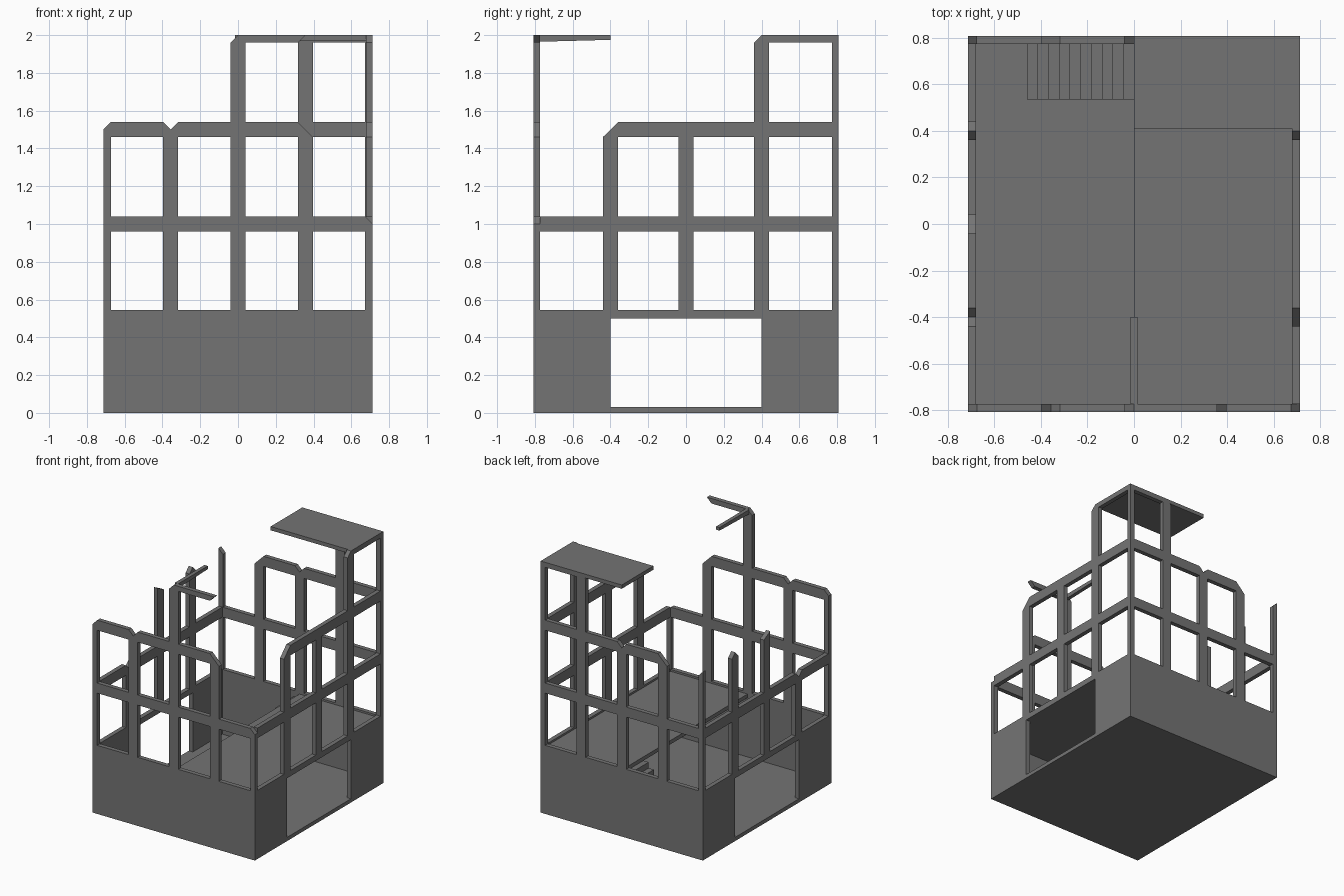
import bpy, bmesh

if "Cube" in bpy.data.objects:
    bpy.data.objects.remove(bpy.data.objects["Cube"])

X, Y, T = 0.713, 0.807, 0.035        # half width, half depth, wall thickness
CX, CY, H = 0.357, 0.40, 0.04        # column spacing in x and y, half column width
XI, YI = X - 0.04, Y - T             # inner edges of corner columns

mat = bpy.data.materials.new("dark_grey_concrete")
mat.diffuse_color = (0.175, 0.175, 0.175, 1)
mat.use_nodes = True
mat.node_tree.nodes["Principled BSDF"].inputs["Base Color"].default_value = mat.diffuse_color


def prisms(name, profiles, to_a, to_b):
    """Each profile of (u, z) points is stretched between two mapped planes."""
    bm = bmesh.new()
    for p in profiles:
        a = [bm.verts.new(to_a(u, z)) for u, z in p]
        b = [bm.verts.new(to_b(u, z)) for u, z in p]
        bm.faces.new(a)
        bm.faces.new(b[::-1])
        n = len(p)
        for i in range(n):
            j = (i + 1) % n
            bm.faces.new((a[j], a[i], b[i], b[j]))
    bmesh.ops.recalc_face_normals(bm, faces=bm.faces)
    me = bpy.data.meshes.new(name)
    bm.to_mesh(me)
    bm.free()
    me.materials.append(mat)
    ob = bpy.data.objects.new(name, me)
    bpy.context.collection.objects.link(ob)
    return ob


def along_x(name, profiles, y0, y1):
    return prisms(name, profiles, lambda u, z: (u, y0, z), lambda u, z: (u, y1, z))


def along_y(name, profiles, x0, x1):
    return prisms(name, profiles, lambda u, z: (x0, u, z), lambda u, z: (x1, u, z))


def rect(u0, u1, z0, z1):
    return [(u0, z0), (u1, z0), (u1, z1), (u0, z1)]


def cols(centres, z0, z1):
    return [rect(c - H, c + H, z0, z1) for c in centres]


def corners(sides, z0, z1):
    return [rect(min(s * XI, s * X), max(s * XI, s * X), z0, z1) for s in sides]


S, B0, B1, C0, C1, D0 = 0.545, 0.96, 1.04, 1.46, 1.54, 1.96

# front wall: solid base, two window rows, one broken mast
front = [rect(-X, X, 0, S),
         [(-X, B0), (X, B0), (X, 1.0), (XI, B1), (-X, B1)],
         [(-X, C0), (CX + H, C0), (CX - H, C1), (-CX + H, C1), (-CX, 1.5),
          (-CX - H, C1), (-XI, C1), (-X, 1.5)],
         [(-H, D0), (CX - H, D0), (CX, 2), (0, 2)]]
front += cols((-CX, 0, CX), S, B0) + corners((-1, 1), S, B0)
front += cols((-CX, 0, CX), B1, C0) + corners((-1,), B1, C0)
front += cols((0,), C1, D0)
along_x("front_wall", front, -Y, -YI)

# back wall: stepped up towards the right corner
back = [rect(-X, X, 0, S), rect(-X, X, B0, B1),
        [(-CX - H, C0), (X, C0), (X, C1), (H, C1), (0, 1.5), (-H, C1), (-CX + H, C1)],
        [(CX - H, D0), (X, D0), (X, 1.97), (CX - H + 0.01, 1.97)],
        [(-X, B1), (-XI, B1), (-XI, C0), (-X, 1.5)]]
back += cols((-CX, 0, CX), S, B0) + corners((-1, 1), S, B0)
back += cols((-CX, 0, CX), B1, C0) + corners((1,), B1, C0)
back += cols((CX,), C1, D0) + corners((1,), C1, D0)
along_x("back_wall", back, YI, Y)

# base shared by both side walls: a wide doorway with a lintel
side = [rect(-YI, -0.4, 0, S), rect(0.4, YI, 0, S),
        rect(-0.4, 0.4, 0.5, S), rect(-0.4, 0.4, 0, 0.03)]
side += cols((-CY, 0, CY), S, B0)

# right wall
right = side + [rect(-YI, YI, B0, B1),
                [(-CY - H, C0), (YI, C0), (YI, C1), (-CY + H, C1)],
                [(CY - H, D0), (YI, D0), (YI, 1.97), (0.41, 1.97), (0.41, 2), (CY, 2)]]
right += cols((-CY, 0, CY), B1, C0) + cols((CY,), C1, D0)
along_y("right_wall", right, X - T, X)

# left wall: notched beam and free-standing broken posts
left = side + [[(-YI, B0), (YI, B0), (YI, B1), (-CY + H, B1), (-CY, 1.0),
                (-CY - H, B1), (-YI, B1)],
               [(-H, B1), (H, B1), (H, C0), (-H, 1.5)],
               [(CY - H, B1), (CY + H, B1), (CY + H, C0), (CY, 1.5), (CY - H, C0)]]
along_y("left_wall", left, -X, -X + T)

# floors and roof corner
along_x("ground_floor", [rect(-X + T, X - T, 0, 0.03)], -YI, YI)
along_x("upper_floor", [rect(0, X - T, 0.5, 0.53)], -YI, YI)
along_x("roof_corner", [rect(0, X, 1.97, 2)], 0.41, Y)

# broken roof joist behind the mast
along_y("roof_joist", [[(-YI, 1.965), (-0.40, 1.975), (-0.40, 2), (-YI, 2)]], -0.015, 0.015)

# stairs rising along the back wall to the upper floor
N, X0 = 10, -0.46
run, rise = -X0 / N, 0.47 / N
stair = [(0, 0.03), (X0, 0.03)]
for i in range(N):
    stair += [(X0 + i * run, 0.03 + (i + 1) * rise), (X0 + (i + 1) * run, 0.03 + (i + 1) * rise)]
along_x("stairs", [stair], 0.535, YI)
